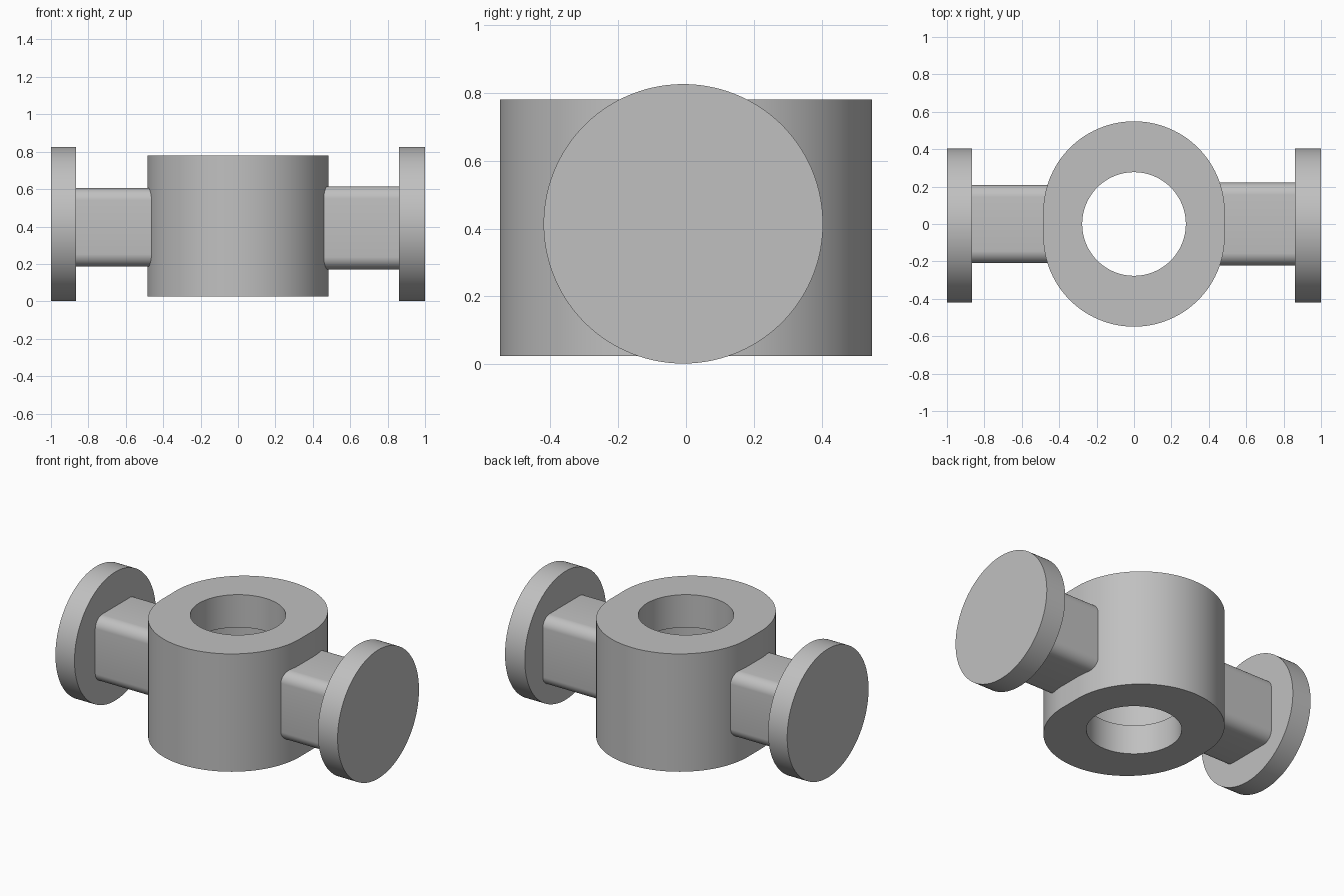
import bpy, bmesh, math
from mathutils import Matrix, Vector

cube = bpy.data.objects.get("Cube")
if cube:
    bpy.data.objects.remove(cube, do_unlink=True)

grey = bpy.data.materials.new("plain_grey")
grey.use_nodes = True
colour = (0.53, 0.53, 0.53, 1)
grey.diffuse_color = colour
grey.node_tree.nodes["Principled BSDF"].inputs["Base Color"].default_value = colour


def rounded(steps, radius, dx, dy):
    """Circle whose quadrants are pushed apart by dx and dy."""
    pts = []
    for i in range(steps):
        a = math.tau * (i + 0.5) / steps
        c, s = math.cos(a), math.sin(a)
        pts.append((radius * c + math.copysign(dx, c),
                    radius * s + math.copysign(dy, s)))
    return pts


def build(name, rings, closed=False):
    """Skin a list of rings; cap the ends, or join last to first."""
    bm = bmesh.new()
    loops = [[bm.verts.new(p) for p in ring] for ring in rings]
    pairs = list(zip(loops, loops[1:]))
    if closed:
        pairs.append((loops[-1], loops[0]))
    else:
        bm.faces.new(loops[0])
        bm.faces.new(loops[-1])
    n = len(loops[0])
    for a, b in pairs:
        for i in range(n):
            j = (i + 1) % n
            bm.faces.new((a[i], a[j], b[j], b[i]))
    bmesh.ops.recalc_face_normals(bm, faces=bm.faces)
    mesh = bpy.data.meshes.new(name)
    bm.to_mesh(mesh)
    bm.free()
    mesh.materials.append(grey)
    obj = bpy.data.objects.new(name, mesh)
    bpy.context.collection.objects.link(obj)
    bpy.ops.object.select_all(action='DESELECT')
    obj.select_set(True)
    bpy.context.view_layer.objects.active = obj
    bpy.ops.object.shade_smooth_by_angle(angle=math.radians(30))
    return obj


def flat_ring(profile, z):
    return [(x, y, z) for x, y in profile]


def side_ring(profile, x, y0, z0):
    return [(x, y0 + u, z0 + v) for u, v in profile]


# Hub: slightly elongated sleeve with a round bore and a wider inner chamber
N = 128
outer = rounded(N, 0.485, 0, 0.064)
bore = rounded(N, 0.277, 0, 0)
chamber = rounded(N, 0.34, 0, 0)
LOW, HIGH = 0.025, 0.78
build("hub", [flat_ring(outer, LOW), flat_ring(outer, HIGH),
              flat_ring(bore, HIGH), flat_ring(bore, 0.57),
              flat_ring(chamber, 0.57), flat_ring(chamber, 0.215),
              flat_ring(bore, 0.215), flat_ring(bore, LOW)], closed=True)

# Arms with rounded square section, and round end discs
disc = rounded(N, 0.412, 0, 0)
for side, sign, half, inner, mid in (("left", 1, 0.222, 0.86, 0.393),
                                     ("right", -1, 0.21, 0.865, 0.396)):
    corner = 0.07
    section = rounded(48, corner, half - corner, half - corner)
    build(side + "_arm", [side_ring(section, sign * 0.42, 0, mid),
                          side_ring(section, sign * (inner + 0.02), 0, mid)])
    build(side + "_disc", [side_ring(disc, sign * inner, -0.008, 0.414),
                           side_ring(disc, sign * 1.0, -0.008, 0.414)])
